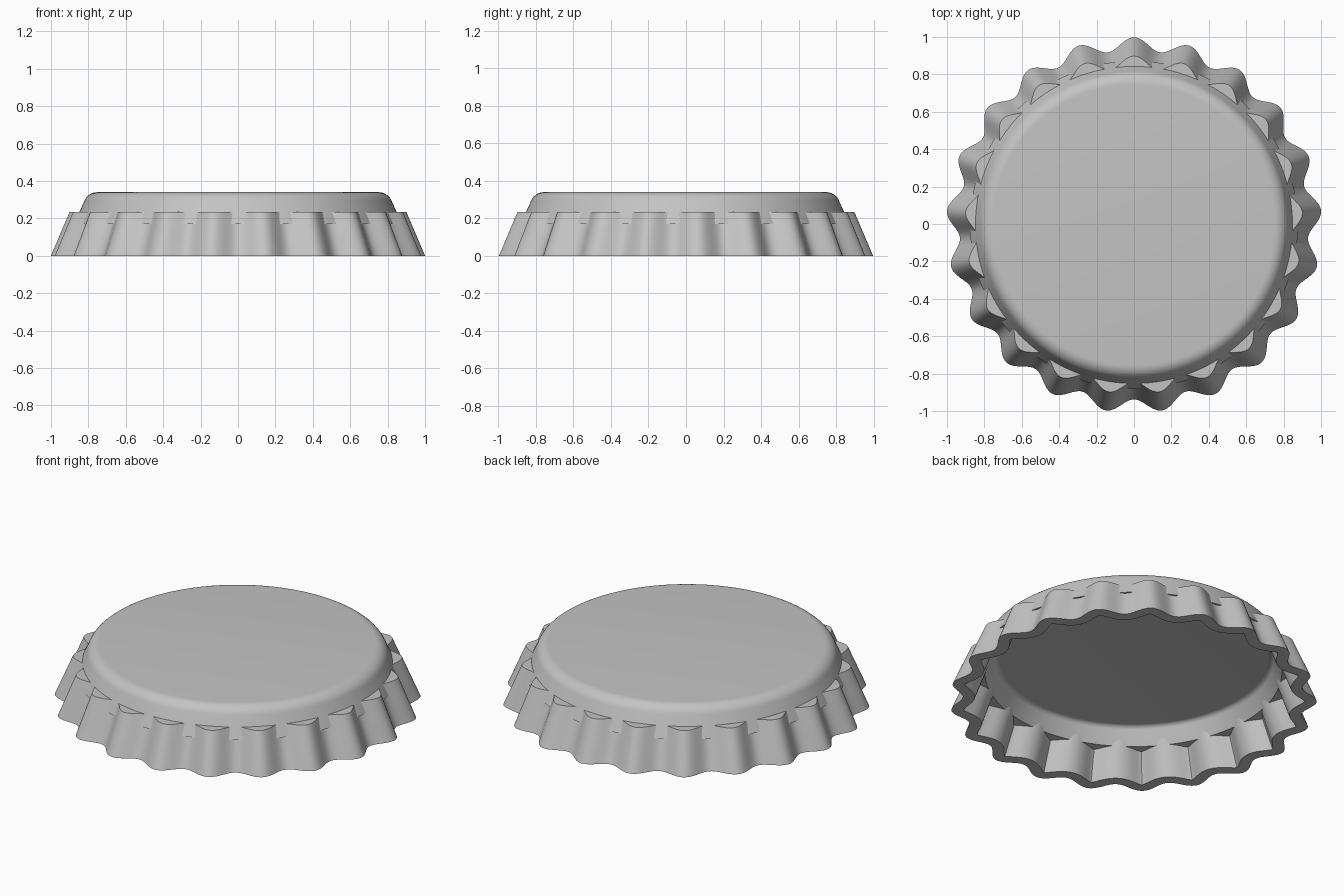
import bpy, math
from math import sin, cos, pi

if "Cube" in bpy.data.objects:
    bpy.data.objects.remove(bpy.data.objects["Cube"])

TEETH = 21
THICK = 0.065
SHIFT = -0.005          # keeps the odd-toothed outline centred in y

metal = bpy.data.materials.new("grey metal")
metal.diffuse_color = (0.55, 0.55, 0.55, 1)
metal.use_nodes = True
metal.node_tree.nodes["Principled BSDF"].inputs["Base Color"].default_value = metal.diffuse_color


def make_object(name, verts, faces, angle):
    me = bpy.data.meshes.new(name)
    me.from_pydata(verts, [], faces)
    me.materials.append(metal)
    ob = bpy.data.objects.new(name, me)
    bpy.context.collection.objects.link(ob)
    ob.location.y = SHIFT
    bpy.ops.object.select_all(action='DESELECT')
    ob.select_set(True)
    bpy.context.view_layer.objects.active = ob
    bpy.ops.object.shade_smooth_by_angle(angle=math.radians(angle))
    return ob


def bridge(rings, n):
    # quads between consecutive rings of n vertices
    return [(a * n + i, a * n + (i + 1) % n, b * n + (i + 1) % n, b * n + i)
            for a, b in rings for i in range(n)]


# --- crown: lathed cup with a rounded shoulder and open underside
def shoulder(cx, cz, r, a0, a1, steps=8):
    return [(cx + r * cos(a0 + (a1 - a0) * i / steps),
             cz + r * sin(a0 + (a1 - a0) * i / steps)) for i in range(steps + 1)]


lean = math.radians(21)
outer = [(0.877, 0.17)] + shoulder(0.752, 0.265, 0.075, lean, pi / 2)
inner = shoulder(0.735, 0.235, 0.035, pi / 2, lean) + [(0.877 - THICK, 0.17)]
profile = outer + inner
N = 168
verts = [(r * cos(2 * pi * i / N), r * sin(2 * pi * i / N), z)
         for r, z in profile for i in range(N)]
last = len(profile) - 1
top, ceiling = len(outer) - 1, len(outer)
faces = bridge([(k, k + 1) for k in range(last) if k != top] + [(last, 0)], N)
faces.append([top * N + i for i in range(N)])
faces.append([ceiling * N + i for i in reversed(range(N))])
make_object("cap_crown", verts, faces, 40)

# --- skirt: fluted tapering wall with flat top and bottom rims
M = TEETH * 24
MEAN, AMP = 0.968, 0.035


def wave_point(t):
    r = MEAN + AMP * cos(TEETH * (t - pi / 2))
    return r * cos(t), r * sin(t)


def inset_point(t):
    # wave point moved inward along its normal
    x, y = wave_point(t)
    (x0, y0), (x1, y1) = wave_point(t - 1e-4), wave_point(t + 1e-4)
    dx, dy = x1 - x0, y1 - y0
    l = math.hypot(dx, dy)
    return x - dy / l * THICK, y + dx / l * THICK


angles = [pi / 2 + 2 * pi * i / M for i in range(M)]
verts = []
for fn, s, z in ((wave_point, 1, 0), (wave_point, 0.9, 0.235),
                 (inset_point, 0.9, 0.235), (inset_point, 1, 0)):
    verts += [(fn(t)[0] * s, fn(t)[1] * s, z) for t in angles]
make_object("fluted_skirt", verts, bridge([(0, 1), (1, 2), (2, 3), (3, 0)], M), 40)
